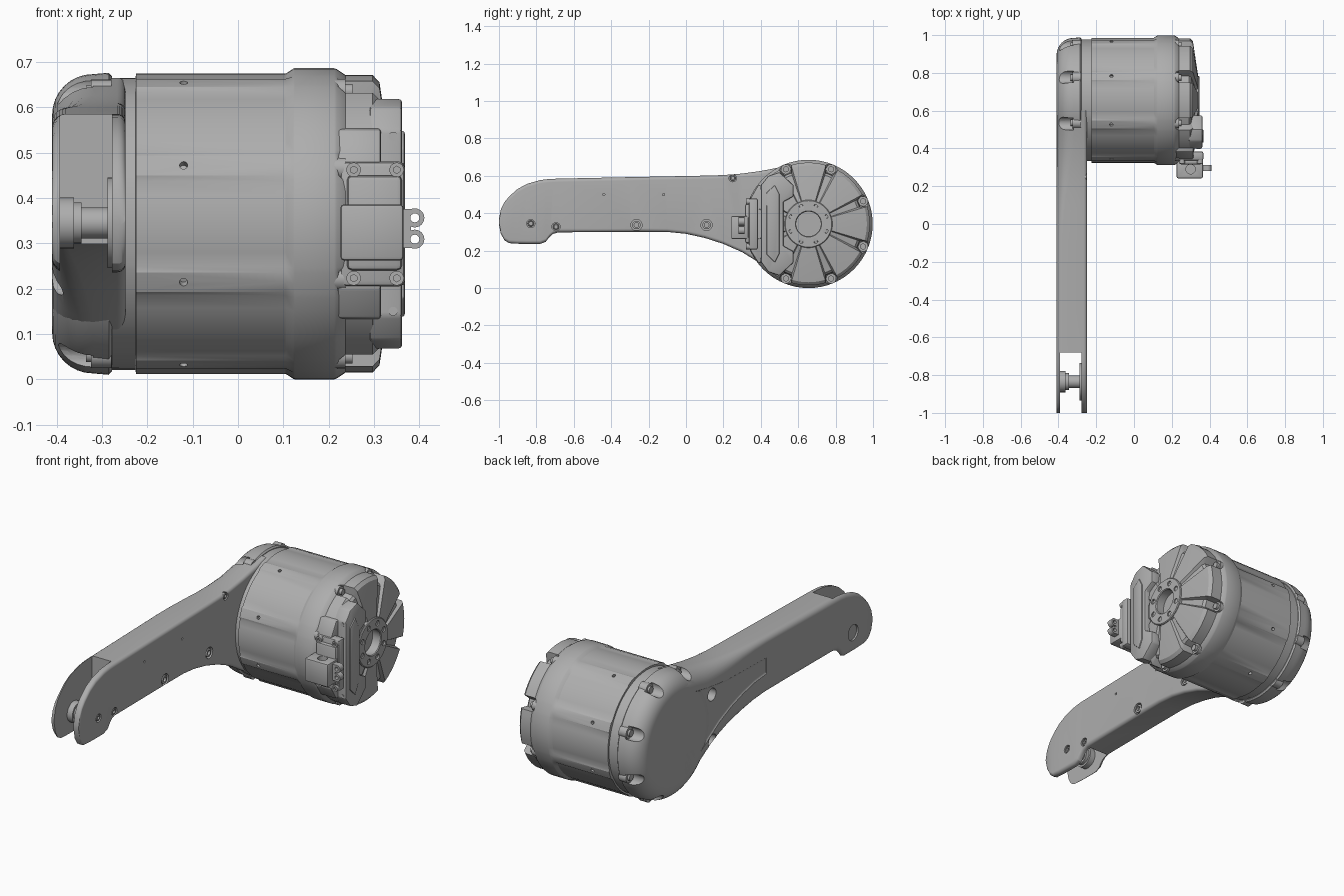
import bpy, bmesh, math
from mathutils import Vector, Matrix

if "Cube" in bpy.data.objects:
    bpy.data.objects.remove(bpy.data.objects["Cube"])

gray = bpy.data.materials.new("machined gray")
gray.use_nodes = True
gray.diffuse_color = (0.42, 0.42, 0.42, 1)
gray.node_tree.nodes["Principled BSDF"].inputs["Base Color"].default_value = (0.42, 0.42, 0.42, 1)

CY, CZ = 0.655, 0.343            # motor axis
BOLTS = [math.radians(22.5 + 45 * k) for k in range(8)]
AXES = {"x": Vector((1, 0, 0)), "y": Vector((0, 1, 0)), "z": Vector((0, 0, 1))}
parts = []


def finish(name, bm):
    bmesh.ops.recalc_face_normals(bm, faces=bm.faces)
    me = bpy.data.meshes.new(name)
    bm.to_mesh(me)
    bm.free()
    me.materials.append(gray)
    ob = bpy.data.objects.new(name, me)
    bpy.context.collection.objects.link(ob)
    parts.append(ob)
    return ob


def loft(name, rings, closed=False):
    """Skin a list of equal-length point rings; closed joins last to first."""
    bm = bmesh.new()
    rows = [[bm.verts.new(p) for p in ring] for ring in rings]
    pairs = list(zip(rows, rows[1:])) + ([(rows[-1], rows[0])] if closed else [])
    for a, b in pairs:
        for i in range(len(a)):
            j = (i + 1) % len(a)
            bm.faces.new((a[i], a[j], b[j], b[i]))
    if not closed:
        bm.faces.new(rows[0])
        bm.faces.new(rows[-1])
    return finish(name, bm)


def polar(x, r, a, cy=CY, cz=CZ):
    return (x, cy + r * math.cos(a), cz + r * math.sin(a))


def lathe(name, profile, cy=CY, cz=CZ, n=64, closed=False):
    return loft(name, [[polar(x, r, math.tau * i / n, cy, cz) for i in range(n)]
                       for x, r in profile], closed)


def cylinders(name, items, n=20):
    """One object from (axis, centre, radius, length) cylinders."""
    bm = bmesh.new()
    for axis, c, r, d in items:
        v = AXES[axis] if axis in AXES else Vector(axis)
        m = Matrix.Translation(c) @ v.to_track_quat("Z", "Y").to_matrix().to_4x4()
        bmesh.ops.create_cone(bm, cap_ends=True, segments=n, radius1=r, radius2=r, depth=d, matrix=m)
    return finish(name, bm)


def prism(name, outline, x0, x1, bevel=0.0):
    ob = loft(name, [[(x, y, z) for y, z in outline] for x in (x0, x1)])
    return soften(ob, bevel) if bevel else ob


def box(name, x, y, z, bevel=0.0):
    return prism(name, [(y[0], z[0]), (y[1], z[0]), (y[1], z[1]), (y[0], z[1])], *x, bevel)


def bake(ob):
    dg = bpy.context.evaluated_depsgraph_get()
    me = bpy.data.meshes.new_from_object(ob.evaluated_get(dg))
    ob.modifiers.clear()
    ob.data = me
    return ob


def soften(ob, width):
    mod = ob.modifiers.new("bevel", "BEVEL")
    mod.width, mod.segments = width, 2
    return bake(ob)


def cut(ob, cutter):
    mod = ob.modifiers.new("cut", "BOOLEAN")
    mod.operation, mod.object, mod.solver = "DIFFERENCE", cutter, "EXACT"
    bake(ob)
    parts.remove(cutter)
    bpy.data.objects.remove(cutter)


# Arm: rounded sections along its length (y, bottom, top, outer corner radius)
STATIONS = [(-1.0, .34, .37, .01), (-.99, .29, .42, .02), (-.97, .255, .46, .025), (-.945, .24, .49, .03),
            (-.9, .237, .53, .03), (-.85, .236, .557, .03), (-.78, .236, .577, .03), (-.75, .247, .581, .03),
            (-.73, .273, .583, .03), (-.71, .29, .584, .03), (-.68, .298, .585, .03), (-.3, .3, .593, .03),
            (-.1, .3, .597, .03), (0, .29, .599, .035), (.1, .268, .601, .045), (.2, .236, .604, .06),
            (.3, .192, .612, .075), (.4, .13, .626, .09), (.5, .07, .645, .09), (.6, .025, .665, .09)]


def section(y, zb, zt, rad, x0=-.41, x1=-.248, right=.018):
    pts, half = [], (zt - zb) * .49
    for cx, sx, cz, sz, r, start in ((x1, -1, zt, -1, right, 0), (x0, 1, zt, -1, rad, 90),
                                     (x0, 1, zb, 1, rad, 180), (x1, -1, zb, 1, right, 270)):
        r = min(r, half)
        for k in range(7):
            a = math.radians(start + 15 * k)
            pts.append((cx + sx * r + r * math.cos(a), y, cz + sz * r + r * math.sin(a)))
    return pts


arm = loft("arm", [section(*s) for s in STATIONS])
cut(arm, box("fork_slot", (-.393, -.278), (-1.1, -.68), (.1, .8)))
cut(arm, loft("side_recess", [section(y, zb + .1, zt - .1, .02, -.45, -.405)
                              for y, zb, zt, r in STATIONS if -.2 < y < .55]))

# Arm screws and holes on the inner side
SCREWS = [(-.83, .345, .022), (-.695, .328, .022), (-.265, .337, .03), (.11, .337, .03), (.25, .588, .02)]
cut(arm, cylinders("screw_bores", [("x", (-.25, y, z), r, .03) for y, z, r in SCREWS]
                   + [("x", (-.25, y, .5), .006, .03) for y in (-.44, -.12)]))
for y, z, r in SCREWS:
    lathe("arm_screw", [(-.27, r * .75), (-.252, r * .75), (-.25, r * .65), (-.25, r * .4), (-.262, r * .4)], y, z, 20)
cut(arm, cylinders("pin_hole", [("x", (-.4, -.835, .345), .042, .06)], 32))

# Fork pin with bearing and washer
lathe("fork_pin", [(-.402, .025), (-.402, .04), (-.395, .056), (-.362, .056), (-.362, .045), (-.345, .045),
                   (-.345, .034), (-.288, .034), (-.288, .1), (-.276, .1)], -.835, .345, 40)

# Rounded motor back cover with bolt lobes and pockets
ROUND = [(-.32 - .09 * math.cos(t), .24 + .09 * math.sin(t)) for t in [math.pi / 16 * k for k in range(9)]]
cover = lathe("back_cover", [(-.41, .1)] + ROUND + [(-.285, .333), (-.278, .325)], n=96)
for ob in (arm, cover):
    cut(ob, cylinders("bolt_pockets", [("x", polar(-.385, .322, a), .034, .13) for a in BOLTS]))
cylinders("cover_lobes", [("x", polar(-.302, .311, a), .031, .045) for a in BOLTS])
cylinders("cover_bolts", [("x", polar(-.32, .311, a), .018, .03) for a in BOLTS])


# Motor housing: (x, radius) between the bolts, then (x, radius) at the bolts
ROWS = [(-.3, .31, -.3, .31), (-.285, .322, -.285, .322), (-.226, .322, -.226, .322), (-.225, .331, -.225, .337),
        (.105, .331, .105, .337), (.122, .342, .122, .342), (.125, .343, .125, .343), (.212, .343, .212, .343),
        (.218, .341, .218, .341), (.236, .329, .222, .336), (.237, .328, .226, .292), (.297, .328, .29, .287),
        (.312, .312, .302, .275), (.338, .14, .325, .14), (.34, .1, .34, .1)]
OFFSETS = (-17, -11.5, -6, -4, 0, 4, 6, 11.5, 17, 22.5)
rings = []
for xp, rp, xb, rb in ROWS:
    ring = []
    for a in BOLTS:
        for o in OFFSETS:
            x, r = (xb, rb) if abs(o) < 5 else (xp, rp)
            ring.append(polar(x, r, a + math.radians(o)))
    rings.append(ring)
motor = loft("motor_housing", rings)
cut(motor, cylinders("housing_holes", [((0, math.cos(a), math.sin(a)), polar(-.12, .335, a), .009, .04)
                                       for a in BOLTS], 12))
cut(motor, cylinders("hub_bore", [("x", (.33, CY, CZ), .068, .07)], 40))

# Front bolts and rim lobes
cylinders("rim_lobes", [("x", polar(.222, .316, a), .027, .03) for a in BOLTS])
cylinders("rim_bolts", [("x", polar(.237, .316, a), .016, .03) for a in BOLTS])

# Hub ring with its bolt circle
hub = lathe("hub_ring", [(.325, .128), (.342, .128), (.346, .124), (.346, .07), (.342, .066), (.325, .066)], closed=True)
cut(hub, cylinders("hub_holes", [("x", polar(.347, .097, a), .014, .02) for a in BOLTS], 16))

# Electronics cover beside the hub, stepped base below it
COVER = [(.4, .14), (.4, .55), (.44, .6), (.5, .62), (.575, .55), (.575, .49), (.52, .46),
         (.52, .226), (.575, .196), (.575, .136), (.5, .066), (.44, .086)]
prism("electronics_cover", COVER, .29, .362, .008)
MIDDLE = [(.43, .18), (.43, .51), (.475, .55), (.5, .5), (.5, .186), (.475, .136)]
prism("electronics_lid", MIDDLE, .35, .368, .005)
BASE = [(.345, .2), (.345, .48), (.385, .55), (.45, .56), (.45, .126), (.385, .136)]
prism("electronics_base", BASE, .22, .315, .006)
cylinders("cover_holes", [("y", (.342, .402, z), .01, .01) for z in (.15, .536)], 16)

# Connector block with mounting plate, screws and eyelet tab
box("connector_plate", (.225, .368), (.335, .385), (.205, .48), .012)
box("connector_bridge", (.24, .362), (.315, .345), (.24, .45), .012)
block = box("connector_block", (.226, .365), (.242, .335), (.262, .386), .008)
cut(block, cylinders("cable_hole", [("z", (.3, .29, .386), .025, .06)]))
for x in (.255, .35):
    for z in (.223, .462):
        screw = cylinders("connector_screw", [("y", (x, .33, z), .016, .02)])
        cut(screw, cylinders("socket", [("y", (x, .32, z), .008, .016)], 6))
tab = box("eyelet_tab", (.355, .393), (.28, .312), (.29, .376))
cut(tab, cylinders("tab_gap", [("y", (.392, z, .333), .011, .1) for z in (.296,)], 16))
for z in (.309, .356):
    ring = cylinders("eyelet", [("y", (.39, .296, z), .021, .033)], 24)
    for ob in (tab, ring):
        cut(ob, cylinders("eyelet_hole", [("y", (.39, .296, z), .01, .1)], 16))

# Smooth shading with sharp creases kept
bpy.ops.object.select_all(action="DESELECT")
for ob in parts:
    ob.select_set(True)
bpy.context.view_layer.objects.active = arm
bpy.ops.object.shade_smooth_by_angle(angle=math.radians(28))
